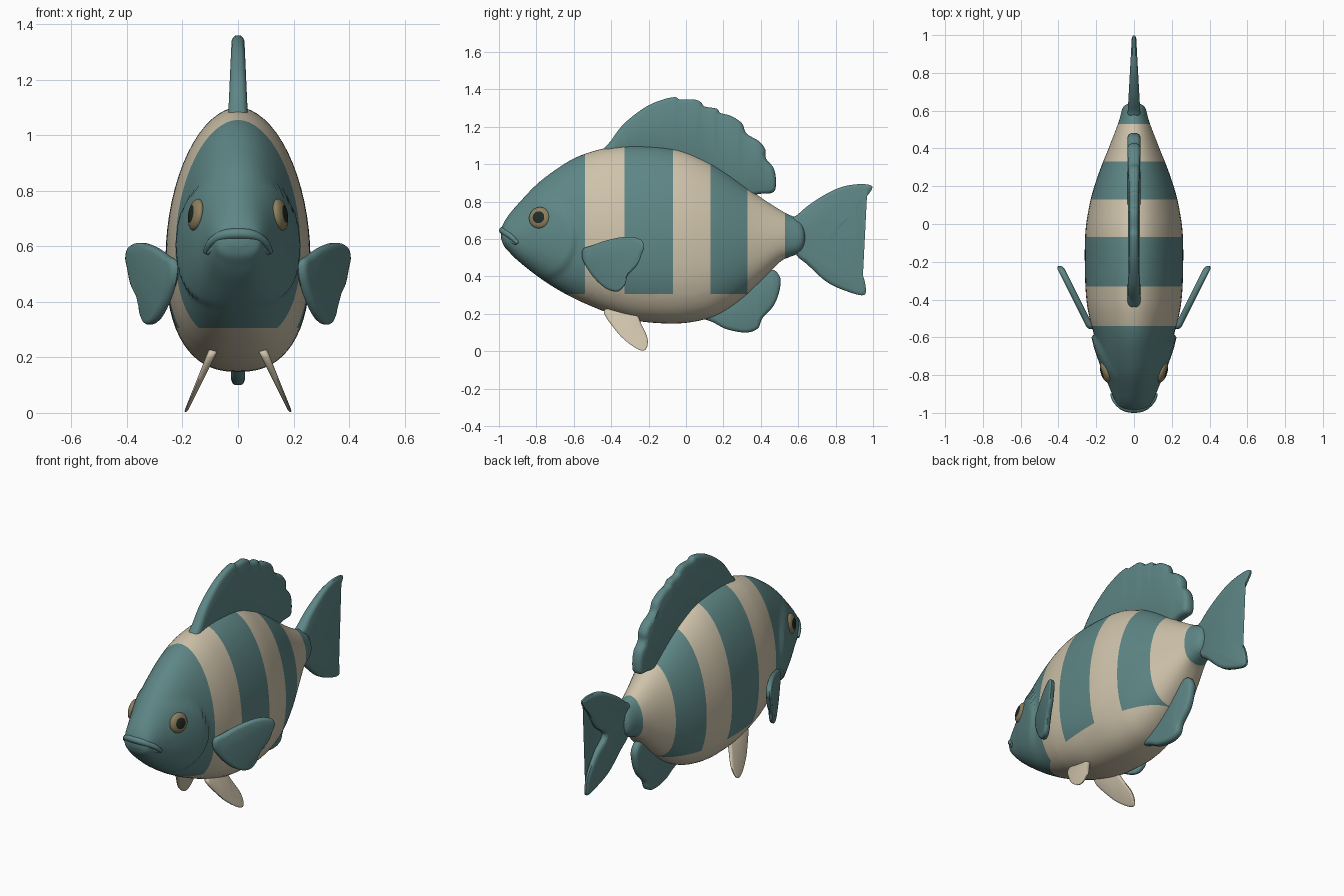
import bpy, bmesh, math
from mathutils import Vector, Matrix

if "Cube" in bpy.data.objects:
    bpy.data.objects.remove(bpy.data.objects["Cube"])


def material(name, rgb):
    m = bpy.data.materials.new(name)
    m.diffuse_color = (*rgb, 1)
    m.use_nodes = True
    m.node_tree.nodes["Principled BSDF"].inputs["Base Color"].default_value = m.diffuse_color
    return m


TEAL = material("teal", (0.112, 0.240, 0.238))
CREAM = material("cream", (0.62, 0.545, 0.405))
GOLD = material("dull_gold", (0.27, 0.215, 0.115))
DARK = material("pupil_dark", (0.015, 0.025, 0.02))


def finish(bm, name, mats, angle=50):
    bmesh.ops.recalc_face_normals(bm, faces=bm.faces[:])
    me = bpy.data.meshes.new(name)
    bm.to_mesh(me)
    bm.free()
    ob = bpy.data.objects.new(name, me)
    bpy.context.collection.objects.link(ob)
    for m in mats:
        me.materials.append(m)
    bpy.ops.object.select_all(action='DESELECT')
    ob.select_set(True)
    bpy.context.view_layer.objects.active = ob
    bpy.ops.object.shade_smooth_by_angle(angle=math.radians(angle))
    return ob


def spline(pts, steps, closed=False):
    """Catmull-Rom curve through points of any dimension."""
    n, out = len(pts), []
    get = (lambda i: pts[i % n]) if closed else (lambda i: pts[max(0, min(n - 1, i))])
    for i in range(n if closed else n - 1):
        a, b, c, d = (get(i + k) for k in (-1, 0, 1, 2))
        for s in range(steps):
            t = s / steps
            out.append([0.5 * (2 * q + (r - p) * t + (2 * p - 5 * q + 4 * r - u) * t * t
                               + (3 * q - p - 3 * r + u) * t ** 3)
                        for p, q, r, u in zip(a, b, c, d)])
    if not closed:
        out.append(list(pts[-1]))
    return out


def clamp(v):
    return max(0.0, min(1.0, v))


def loft(bm, rings):
    rows = [[bm.verts.new(p) for p in r] for r in rings]
    n = len(rows[0])
    for a, b in zip(rows, rows[1:]):
        for i in range(n):
            bm.faces.new((a[i], a[(i + 1) % n], b[(i + 1) % n], b[i]))
    bm.faces.new(rows[0])
    bm.faces.new(rows[-1])


# Body: stations of y, top z, bottom z, half width
stations = [
    (-0.988, .655, .600, .035), (-0.975, .685, .565, .072), (-0.95, .725, .535, .092),
    (-0.90, .785, .485, .116), (-0.80, .890, .405, .155), (-0.70, .968, .338, .184),
    (-0.60, 1.03, .283, .208), (-0.50, 1.068, .238, .235), (-0.40, 1.09, .200, .252),
    (-0.25, 1.10, .160, .260), (-0.05, 1.08, .148, .258), (0.10, 1.022, .170, .236),
    (0.20, .965, .212, .210), (0.30, .895, .282, .175), (0.40, .822, .375, .135),
    (0.50, .757, .475, .096), (0.55, .730, .502, .078), (0.60, .708, .522, .065),
    (0.625, .680, .548, .052), (0.638, .640, .585, .028)]
rings = []
for y, top, bot, w in spline(stations, 6):
    zc = bot + 0.43 * (top - bot)
    ring = []
    for k in range(64):
        a = math.tau * k / 64
        c, s = math.cos(a), math.sin(a)
        e = 2 / (1.9 if s > 0 else 2.45)
        x = w * math.copysign(abs(c) ** e, c)
        z = zc + (top - zc if s > 0 else zc - bot) * math.copysign(abs(s) ** e, s)
        # raised gill cover with a crisp rear edge
        g = ((y + 0.80) / 0.215) ** 2 + ((z - 0.60) / 0.225) ** 2
        x += math.copysign(0.017, c) * clamp((y + .85) / .2) * clamp((1 - g) / .12) * clamp(abs(c) * 3)
        ring.append((x, y, z))
    rings.append(ring)
bm = bmesh.new()
loft(bm, rings)
bands = [(-2, -0.54), (-0.33, -0.07), (0.13, 0.33), (0.53, 2)]
cuts = [((0, y, 0), (0, 1, 0)) for b in bands for y in b if abs(y) < 1]
for co, no in cuts + [((0, 0, 0.305), (0, 0, 1))]:
    bmesh.ops.bisect_plane(bm, geom=bm.verts[:] + bm.edges[:] + bm.faces[:],
                           dist=1e-5, plane_co=co, plane_no=no)
for f in bm.faces:
    c = f.calc_center_median()
    f.material_index = int(not (c.z > 0.305 and any(a < c.y < b for a, b in bands)))
finish(bm, "body", [TEAL, CREAM])


# Fins: soft-edged slabs from a side outline (y, z)
def fin(name, outline, half, mat, lean=lambda y, z: 0.0, side=1, inset=0.022):
    pts = [Vector(p) for p in spline(outline, 5, True)]
    n = len(pts)
    area = sum(pts[i - 1].cross(pts[i]) for i in range(n))
    sign = 1 if area > 0 else -1
    inward = []
    for i in range(n):
        t = (pts[(i + 1) % n] - pts[i - 1]).normalized()
        inward.append(Vector((-t.y, t.x)) * sign)
    fin_rings = []
    for d, s in ((1, 1), (.4, .8), (.08, .45), (.08, -.45), (.4, -.8), (1, -1)):
        ring = []
        for p, m in zip(pts, inward):
            q = p + m * inset * d
            ring.append((side * (lean(q.x, q.y) + s * half(q.x, q.y)), q.x, q.y))
        fin_rings.append(ring)
    fbm = bmesh.new()
    loft(fbm, fin_rings)
    bmesh.ops.triangulate(fbm, faces=[f for f in fbm.faces if len(f.verts) > 4])
    finish(fbm, name, [mat])


fin("dorsal_fin", [
    (-.44, 1.05), (-.40, 1.13), (-.33, 1.22), (-.22, 1.305), (-.13, 1.345), (-.06, 1.36),
    (-.03, 1.347), (.04, 1.348), (.08, 1.333), (.10, 1.31), (.165, 1.298), (.185, 1.275),
    (.24, 1.26), (.30, 1.22), (.325, 1.165), (.39, 1.125), (.425, 1.08), (.43, 1.03),
    (.47, .98), (.483, .91), (.47, .85), (.40, .84), (.30, .84), (.10, .96), (-.20, 1.03)],
    lambda y, z: max(.02, .034 - .045 * max(0, z - 1.1)), TEAL)
fin("anal_fin", [
    (.06, .20), (.15, .15), (.22, .115), (.32, .098), (.385, .12), (.41, .175), (.465, .235),
    (.495, .30), (.508, .38), (.48, .43), (.44, .435), (.36, .42), (.20, .28)],
    lambda y, z: .025, TEAL)
fin("tail_fin", [
    (.56, .69), (.60, .735), (.68, .80), (.80, .868), (.90, .893), (.985, .89), (.993, .86),
    (.93, .78), (.87, .68), (.785, .60), (.86, .53), (.93, .44), (.96, .36), (.952, .298),
    (.85, .322), (.75, .37), (.65, .46), (.58, .53)],
    lambda y, z: .034 - .055 * max(0, y - .58), TEAL)
for side, tag in ((1, "right"), (-1, "left")):
    fin("pectoral_fin_" + tag, [
        (-.552, .545), (-.552, .485), (-.50, .40), (-.43, .335), (-.365, .318), (-.325, .355),
        (-.31, .405), (-.26, .46), (-.235, .52), (-.222, .56), (-.245, .60), (-.32, .613),
        (-.42, .595), (-.50, .567)],
        lambda y, z: .019, TEAL, lambda y, z: .23 + (y + .55) * .5, side, .016)
    fin("pelvic_fin_" + tag, [
        (-.44, .215), (-.38, .115), (-.32, .052), (-.25, .006), (-.212, .012), (-.205, .07),
        (-.24, .15), (-.27, .21), (-.35, .25)],
        lambda y, z: .006 + .05 * max(0, z), CREAM, lambda y, z: .10 + (.2 - z) * .45, side, .012)

    # Eye: flattened ball, pupil set on its outer rings
    bm = bmesh.new()
    bmesh.ops.create_uvsphere(bm, u_segments=32, v_segments=16, radius=0.058)
    for f in bm.faces:
        c = f.calc_center_median()
        f.material_index = int(c.z > 0 and math.hypot(c.x, c.y) < 0.032)
    rot = Vector((side, -.30, .16)).to_track_quat('Z', 'Y').to_matrix().to_4x4()
    bm.transform(Matrix.Translation((side * .151, -.783, .713)) @ rot
                 @ Matrix.Diagonal((1, 1, .42, 1)))
    finish(bm, "eye_" + tag, [GOLD, DARK])


# Lips: tapered tubes wrapping the snout
def lip(name, half_path, r):
    path = half_path + [(-x, y, z) for x, y, z in reversed(half_path[:-1])]
    pts = [Vector(p) for p in spline(path, 6)]
    tube = []
    for i, p in enumerate(pts):
        t = (pts[min(i + 1, len(pts) - 1)] - pts[max(i - 1, 0)]).normalized()
        u = t.cross(Vector((0, 0, 1))).normalized()
        v = u.cross(t)
        rr = r * (0.45 + 0.55 * math.sin(math.pi * i / (len(pts) - 1)))
        tube.append([p + rr * (u * math.cos(a) + v * math.sin(a))
                     for a in (math.tau * k / 12 for k in range(12))])
    lbm = bmesh.new()
    loft(lbm, tube)
    finish(lbm, name, [TEAL])


lip("upper_lip", [(-.117, -.90, .578), (-.098, -.935, .612), (-.055, -.97, .639), (0, -.98, .645)], .02)
lip("lower_lip", [(-.108, -.905, .575), (-.085, -.935, .592), (-.05, -.96, .606), (0, -.97, .61)], .018)
